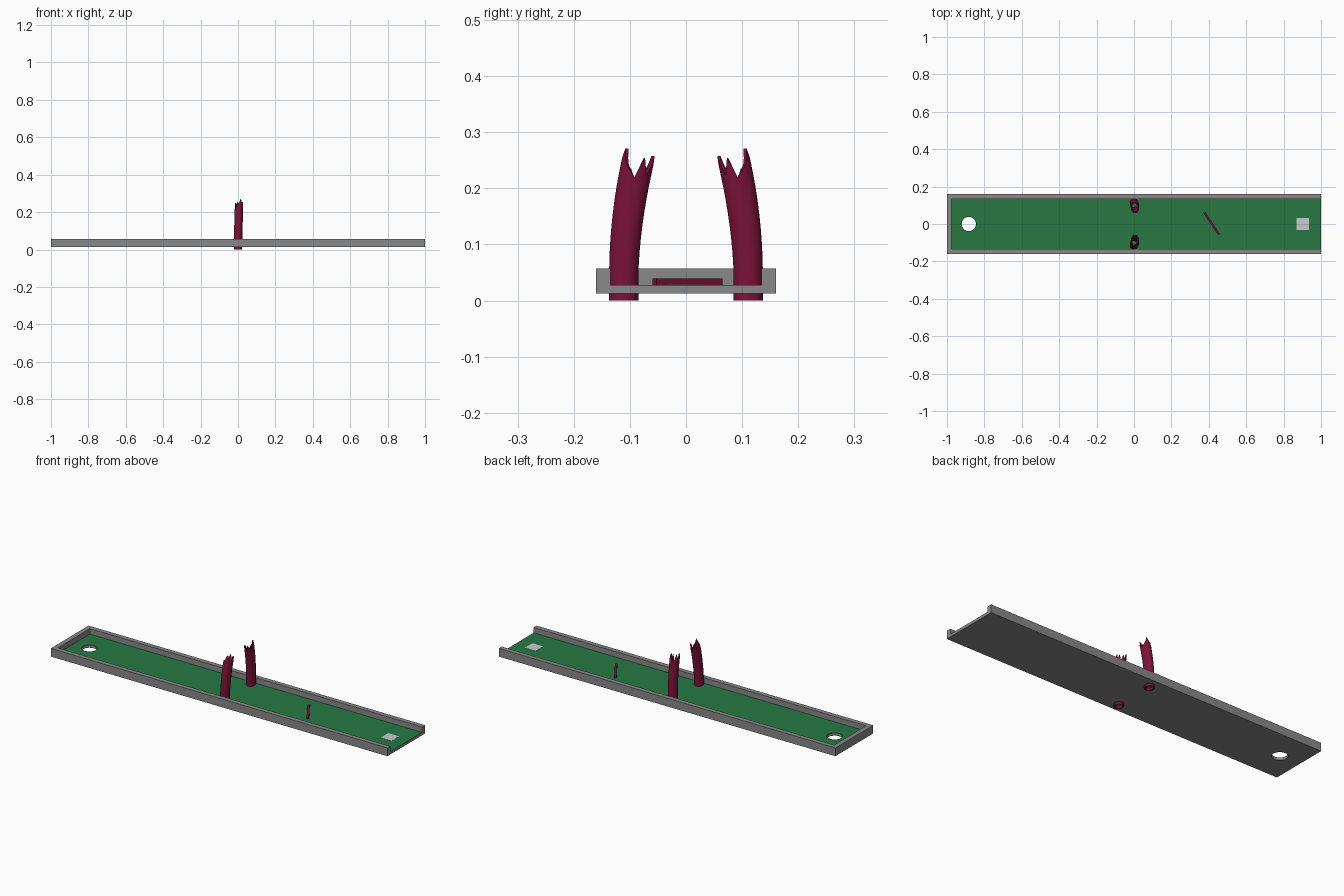
import bpy, bmesh, math

if "Cube" in bpy.data.objects:
    bpy.data.objects.remove(bpy.data.objects["Cube"])


def material(name, rgb):
    m = bpy.data.materials.new(name)
    m.diffuse_color = (*rgb, 1)
    m.use_nodes = True
    m.node_tree.nodes["Principled BSDF"].inputs["Base Color"].default_value = m.diffuse_color
    return m


stone = material("stone_grey", (0.25, 0.25, 0.25))
green = material("felt_green", (0.02, 0.19, 0.055))
maroon = material("maroon", (0.2, 0.006, 0.04))


def add_object(name, bm, mat=None):
    bmesh.ops.recalc_face_normals(bm, faces=bm.faces[:])
    me = bpy.data.meshes.new(name)
    bm.to_mesh(me)
    bm.free()
    ob = bpy.data.objects.new(name, me)
    bpy.context.collection.objects.link(ob)
    if mat:
        me.materials.append(mat)
    return ob


def prism(name, outline, z0, z1, mat=None):
    bm = bmesh.new()
    face = bm.faces.new([bm.verts.new((x, y, z0)) for x, y in outline])
    ext = bmesh.ops.extrude_face_region(bm, geom=[face], use_keep_orig=True)
    top = [v for v in ext["geom"] if isinstance(v, bmesh.types.BMVert)]
    bmesh.ops.translate(bm, verts=top, vec=(0, 0, z1 - z0))
    return add_object(name, bm, mat)


def rect(x0, x1, y0, y1):
    return [(x0, y0), (x1, y0), (x1, y1), (x0, y1)]


# U-shaped kerb, open at the tee end
prism("kerb", [(1, -0.16), (1, -0.135), (-0.975, -0.135), (-0.975, 0.135),
               (1, 0.135), (1, 0.16), (-1, 0.16), (-1, -0.16)], 0.013, 0.057, stone)

# Floor slab and felt, both pierced by the cup hole
slab = prism("floor_slab", rect(-0.975, 1, -0.135, 0.135), 0.013, 0.0265, stone)
felt = prism("felt", rect(-0.975, 1, -0.135, 0.135), 0.0265, 0.028, green)
circle = [(-0.883 + 0.038 * math.cos(i * math.tau / 32),
           0.038 * math.sin(i * math.tau / 32)) for i in range(32)]
cutter = prism("hole_cutter", circle, -0.05, 0.1)
cutter.hide_render = True
cutter.hide_set(True)
for ob in (slab, felt):
    mod = ob.modifiers.new("cup_hole", 'BOOLEAN')
    mod.operation = 'DIFFERENCE'
    mod.solver = 'EXACT'
    mod.object = cutter

# Tee mat
prism("tee_mat", rect(0.87, 0.935, -0.032, 0.032), 0.027, 0.029)

# Diagonal obstacle bar
bar = prism("obstacle_bar", rect(-0.071, 0.071, -0.006, 0.006), 0.028, 0.039, maroon)
bar.location = (0.415, 0.003, 0)
bar.rotation_euler.z = math.atan2(-0.12, 0.08)

# Broken hollow posts: jagged rim heights, starting at the outward side
RIM = [0.25, 0.271, 0.246, 0.232, 0.22, 0.254, 0.222, 0.25,
       0.226, 0.258, 0.23, 0.248, 0.218, 0.235, 0.22, 0.24]
SUB = 3
SEG = len(RIM) * SUB
ROWS = 10


def rim_height(i):
    k, f = divmod(i, SUB)
    a, b = RIM[k % len(RIM)], RIM[(k + 1) % len(RIM)]
    return a + (b - a) * f / SUB


def broken_post(name, side):
    bm = bmesh.new()

    def ring(row, inset):
        verts = []
        for i in range(SEG):
            a = i * math.tau / SEG
            z = rim_height(i) * row / ROWS
            up = max(0, z - 0.05)
            cy = 0.111 - 0.025 * up - 0.52 * up * up
            x = 0.03 * up + (0.0225 - inset) * math.sin(a)
            y = cy + (0.026 + 0.018 * up - inset) * math.cos(a)
            verts.append(bm.verts.new((x, side * y, z)))
        return verts

    # outer skin going up, inner skin coming down, then closed at the foot
    rings = [ring(r, 0) for r in range(ROWS + 1)]
    rings += [ring(r, 0.006) for r in range(ROWS, -1, -1)]
    for r in range(len(rings)):
        lo, hi = rings[r], rings[(r + 1) % len(rings)]
        for i in range(SEG):
            j = (i + 1) % SEG
            bm.faces.new((lo[i], lo[j], hi[j], hi[i]))
    ob = add_object(name, bm, maroon)
    bpy.ops.object.select_all(action='DESELECT')
    ob.select_set(True)
    bpy.context.view_layer.objects.active = ob
    bpy.ops.object.shade_smooth_by_angle(angle=math.radians(35))


broken_post("broken_post_back", 1)
broken_post("broken_post_front", -1)
